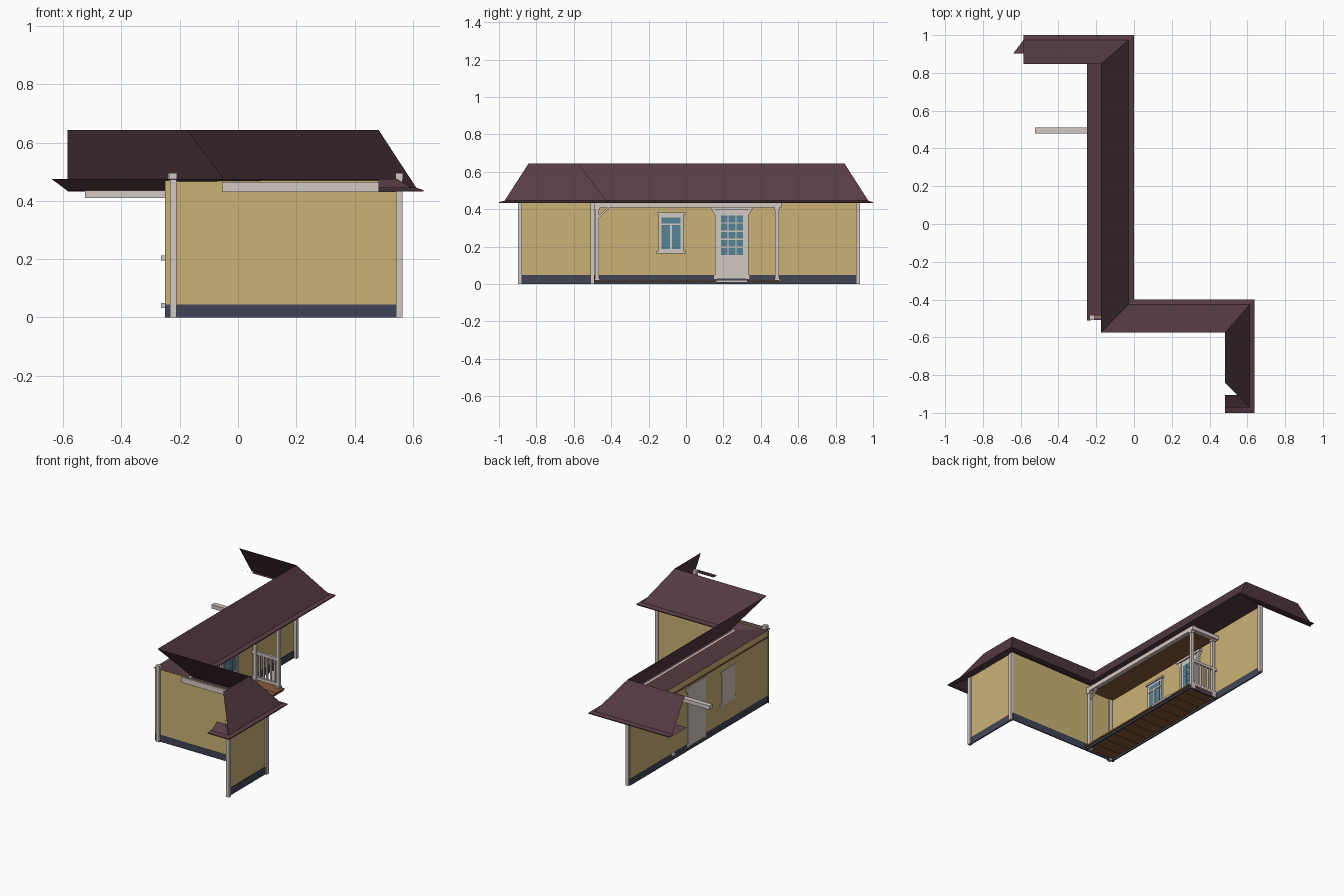
import bpy, bmesh
from mathutils import Vector

if "Cube" in bpy.data.objects:
    bpy.data.objects.remove(bpy.data.objects["Cube"])


def material(name, rgb):
    m = bpy.data.materials.new(name)
    m.diffuse_color = (*rgb, 1)
    m.use_nodes = True
    m.node_tree.nodes["Principled BSDF"].inputs["Base Color"].default_value = m.diffuse_color
    return m


ROOF = material("plum roof", (0.095, 0.046, 0.058))
WALL = material("ochre wall", (0.60, 0.45, 0.18))
TRIM = material("pale trim", (0.65, 0.58, 0.54))
BASE = material("slate plinth", (0.053, 0.06, 0.095))
GLASS = material("blue glass", (0.09, 0.23, 0.30))
WOOD = material("brown wood", (0.25, 0.10, 0.04))


def finish(name, bm, mat):
    me = bpy.data.meshes.new(name)
    bm.to_mesh(me)
    bm.free()
    me.materials.append(mat)
    ob = bpy.data.objects.new(name, me)
    bpy.context.collection.objects.link(ob)
    return ob


def boxes(name, mat, *spans):
    """Each span is x0, x1, y0, y1, z0, z1."""
    bm = bmesh.new()
    for x0, x1, y0, y1, z0, z1 in spans:
        r = bmesh.ops.create_cube(bm, size=1)
        for v in r["verts"]:
            v.co = Vector((x1 if v.co.x > 0 else x0,
                           y1 if v.co.y > 0 else y0,
                           z1 if v.co.z > 0 else z0))
    return finish(name, bm, mat)


def prism_x(name, mat, profile, x0, x1):
    """Extrude a y-z profile along x."""
    bm = bmesh.new()
    f = bm.faces.new([bm.verts.new((x0, y, z)) for y, z in profile])
    r = bmesh.ops.extrude_face_region(bm, geom=[f])
    vs = [v for v in r["geom"] if isinstance(v, bmesh.types.BMVert)]
    bmesh.ops.translate(bm, verts=vs, vec=(x1 - x0, 0, 0))
    bmesh.ops.recalc_face_normals(bm, faces=bm.faces)
    return finish(name, bm, mat)


def sheet(name, mat, upper, zu, lower, zl):
    """Strip of quads between two matching plan paths."""
    bm = bmesh.new()
    u = [bm.verts.new((x, y, zu)) for x, y in upper]
    l = [bm.verts.new((x, y, zl)) for x, y in lower]
    for i in range(len(u) - 1):
        f = bm.faces.new((u[i], u[i + 1], l[i + 1], l[i]))
        f.normal_update()
        if f.normal.z < 0:
            f.normal_flip()
    return finish(name, bm, mat)


# Roof: ridge, slope foot, eave edge and soffit paths in plan
ridge = [(-.585, .848), (-.175, .848), (-.175, -.575), (.483, -.575), (.483, -.842)]
foot = [(-.585, .975), (-.028, .975), (-.028, -.427), (.612, -.427), (.612, -.97)]
eave = [(-.585, 1), (0, 1), (0, -.4), (.637, -.4), (.637, -1), (.483, -1)]
wall_line = [(-.64, .902), (-.25, .902), (-.25, -.51), (.545, -.495), (.545, -.905), (.483, -.905)]
front_foot = [(.483, -.97)]
sheet("roof_slopes", ROOF, ridge, .643, foot, .445)
sheet("eave_flare", ROOF, foot + front_foot, .445, eave, .437)
sheet("eave_fascia", ROOF, eave, .438, eave, .432)
sheet("eave_underside", ROOF, foot + front_foot, .434, eave, .432)
sheet("soffit", ROOF, wall_line, .475, foot + front_foot, .434)

# Walls and plinth
XW, YW, XR = -.24, -.49, .55
for name, mat, z0, z1, o in (("walls", WALL, .045, .47, 0), ("plinth", BASE, 0, .047, .004)):
    boxes(name, mat,
          (XW - .004, XW + o, YW, .92, z0, z1),
          (-.25, XR, YW - .004, YW + o, z0, z1),
          (XR - .004, XR + o, -.89, YW, z0, z1))


# Corner boards with small caps
def corner_board(name, x, y):
    boxes(name, TRIM, (x - .011, x + .011, y - .011, y + .011, 0, .475),
          (x - .013, x + .013, y - .013, y + .013, .475, .495))


for i, (x, y) in enumerate([(XR + .003, -.888), (XR + .003, YW - .01),
                            (-.222, YW - .005), (-.228, .92)]):
    corner_board("corner_board_%d" % i, x, y)

# Frieze on the wing wall
boxes("wing_frieze", TRIM, (-.055, XR, YW - .012, YW - .002, .43, .465))

# Porch floor planks, edge board and ceiling
n = 12
step = .99 / n
boxes("porch_planks", WOOD, *[(-.24, -.015, YW + i * step, YW + (i + 1) * step - .003, .013, .022)
                             for i in range(n)])
boxes("porch_floor_frame", BASE, (-.035, -.025, YW, .5, 0, .013), (XW, -.03, .49, .5, 0, .013))
boxes("porch_step", TRIM, (-.015, -.005, .16, .33, .008, .02))
boxes("porch_ceiling", WOOD, (-.25, -.04, YW, .5, .425, .431))

# Porch posts with feet and collars
PX = -.05
for name, x, y in (("front_post", PX, -.475), ("end_post", PX, .487), ("wall_post", -.215, .487)):
    h = .010
    boxes(name, TRIM, (x - h, x + h, y - h, y + h, .02, .43),
          (x - .015, x + .015, y - .015, y + .015, .005, .03),
          (x - .014, x + .014, y - .014, y + .014, .395, .408))

# Porch beams: the end beam runs well past the wall
boxes("porch_beam", TRIM, (PX - .014, PX + .014, -.49, .51, .408, .438))
boxes("porch_end_beam", TRIM, (-.525, PX, .478, .51, .41, .435))

# Diagonal brace at the front post
prism_x("post_brace", TRIM, [(-.466, .35), (-.466, .366), (-.42, .41), (-.405, .41)], PX - .006, PX + .006)

# Railing at the porch end
rails = [(-.265, PX, .48, .496, z, z + .017) for z in (.033, .195)]
balusters = [(x - .006, x + .006, .483, .493, .045, .2)
             for x in (PX - .027 * (i + 1) for i in range(5))]
boxes("railing", TRIM, *rails, *balusters)

# Window: casing, sill, head and three panes
X0, X1 = XW - .008, XW + .01
boxes("window_casing", TRIM, (X0, X1, -.147, -.013, .17, .375),
      (X0, X1 + .008, -.16, 0, .163, .176),
      (X0, X1 + .008, -.155, -.003, .37, .381))
boxes("window_panes", GLASS, (X1, X1 + .002, -.13, -.03, .323, .356),
      (X1, X1 + .002, -.13, -.086, .188, .314),
      (X1, X1 + .002, -.074, -.03, .188, .314))
boxes("window_bead", TRIM, (X1, X1 + .005, -.138, -.022, .314, .323),
      (X1, X1 + .005, -.086, -.074, .185, .314))

# Door: leaf, casing, header and a grid of panes
boxes("door_leaf", TRIM, (X0, X1 - .002, .165, .325, .03, .4))
casing = [(.148, .025), (.172, .025), (.172, .39), (.145, .405), (.138, .395), (.155, .37), (.155, .05), (.148, .045)]
prism_x("door_casing_left", TRIM, casing, X0, X1 + .004)
prism_x("door_casing_right", TRIM, [(.49 - y, z) for y, z in casing], X0, X1 + .004)
boxes("door_header", TRIM, (X0, X1 + .008, .135, .355, .397, .412))
boxes("door_panes", GLASS, *[(X1 - .002, X1, .186 + c * .042, .222 + c * .042,
                              .156 + r * .043, .193 + r * .043)
                             for c in range(3) for r in range(5)])
